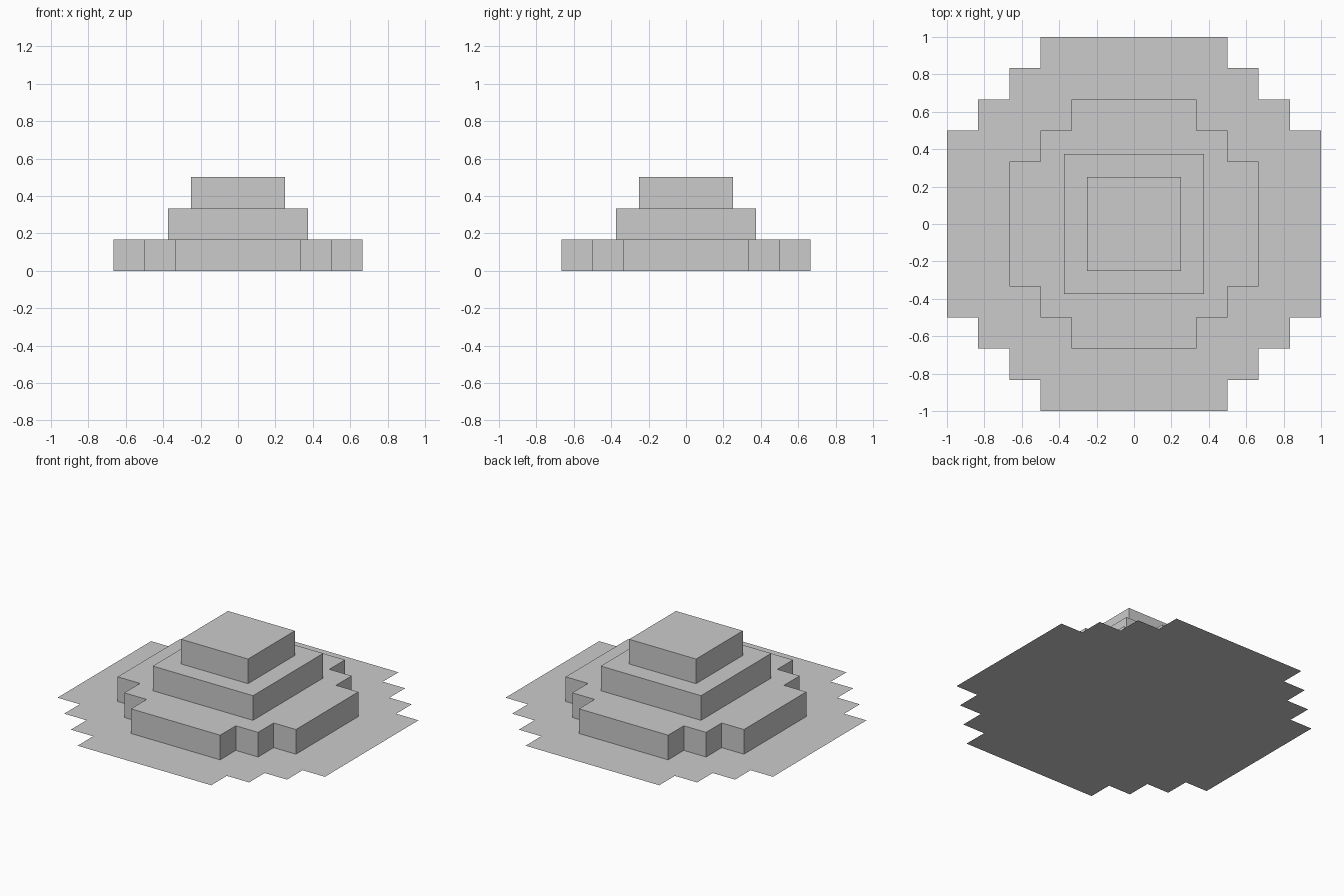
import bpy, bmesh

if "Cube" in bpy.data.objects:
    bpy.data.objects.remove(bpy.data.objects["Cube"])

S = 1 / 6  # grid step of the stair outlines and tier height


def stepped_outline(flat, steps):
    """Outline with a flat side of half-width `flat` and stair-stepped corners."""
    reach = flat + steps * S
    quad = [(reach, flat)]
    for i in range(1, steps + 1):
        x = reach - i * S
        y = flat + i * S
        quad += [(x, y - S), (x, y)]
    pts = []
    for _ in range(4):  # turn the corner by quarter turns
        pts += quad
        quad = [(-y, x) for x, y in quad]
    return pts


def make_tier(name, outline, z, height):
    bm = bmesh.new()
    face = bm.faces.new([bm.verts.new((x, y, z)) for x, y in outline])
    if height:
        # extrude up and drop the hidden underside
        top = bmesh.ops.extrude_face_region(bm, geom=[face])["geom"]
        verts = [g for g in top if isinstance(g, bmesh.types.BMVert)]
        bmesh.ops.translate(bm, verts=verts, vec=(0, 0, height))
        under = [f for f in bm.faces if all(abs(v.co.z - z) < 1e-6 for v in f.verts)]
        bmesh.ops.delete(bm, geom=under, context='FACES_ONLY')
        bmesh.ops.recalc_face_normals(bm, faces=bm.faces)
        if max(bm.faces, key=lambda f: f.calc_center_median().z).normal.z < 0:
            bmesh.ops.reverse_faces(bm, faces=bm.faces)
    mesh = bpy.data.meshes.new(name)
    bm.to_mesh(mesh)
    bm.free()
    obj = bpy.data.objects.new(name, mesh)
    bpy.context.collection.objects.link(obj)


# Flat ground sheet, then three stacked tiers
make_tier("base_sheet", stepped_outline(3 * S, 3), 0, 0)
make_tier("lower_tier", stepped_outline(2 * S, 2), 0, S)
make_tier("middle_tier", stepped_outline(0.375, 0), S, S)
make_tier("top_tier", stepped_outline(0.25, 0), 2 * S, S)
